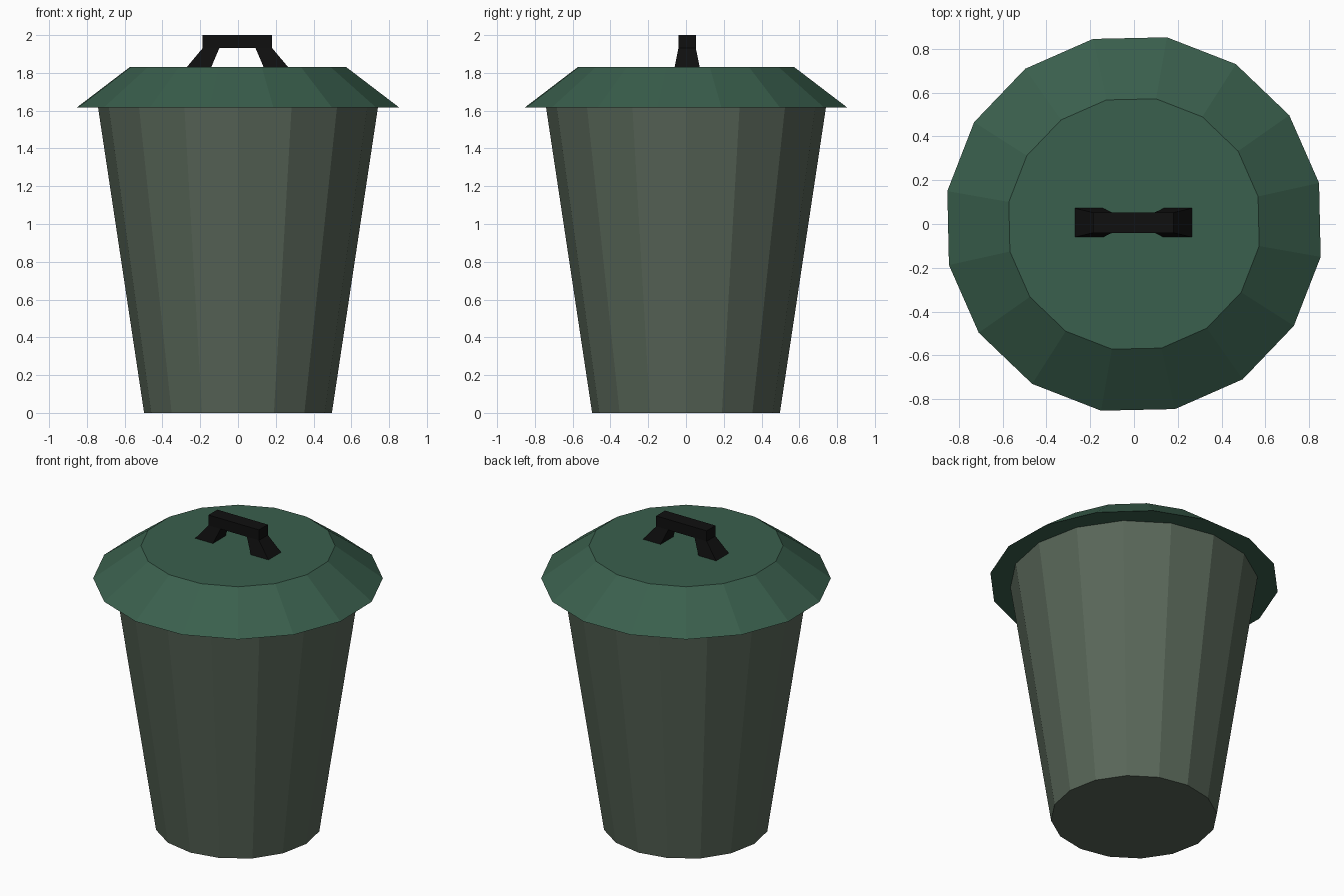
import bpy, bmesh, math

if "Cube" in bpy.data.objects:
    bpy.data.objects.remove(bpy.data.objects["Cube"])


def paint(obj, name, rgb):
    mat = bpy.data.materials.new(name)
    mat.diffuse_color = (*rgb, 1)
    mat.use_nodes = True
    mat.node_tree.nodes["Principled BSDF"].inputs["Base Color"].default_value = mat.diffuse_color
    obj.data.materials.append(mat)


def frustum(name, r_bottom, r_top, z0, z1, turn):
    """16-sided tapered drum, first corner at `turn` degrees."""
    bm = bmesh.new()
    rings = []
    for r, z in ((r_bottom, z0), (r_top, z1)):
        angles = [math.radians(turn + 22.5 * i) for i in range(16)]
        rings.append([bm.verts.new((r * math.cos(a), r * math.sin(a), z)) for a in angles])
    low, high = rings
    for i in range(16):
        j = (i + 1) % 16
        bm.faces.new((low[i], low[j], high[j], high[i]))
    bm.faces.new(low[::-1])
    bm.faces.new(high)
    return finish(bm, name)


def finish(bm, name):
    bmesh.ops.recalc_face_normals(bm, faces=bm.faces)
    mesh = bpy.data.meshes.new(name)
    bm.to_mesh(mesh)
    bm.free()
    obj = bpy.data.objects.new(name, mesh)
    bpy.context.collection.objects.link(obj)
    return obj


# Bin body, widening upwards
body = frustum("bin_body", 0.497, 0.741, 0, 1.618, 0)
paint(body, "grey_green", (0.098, 0.133, 0.098))

# Overhanging sloped lid, slightly turned against the body
lid = frustum("lid", 0.865, 0.58, 1.618, 1.832, 12.5)
paint(lid, "dark_green", (0.042, 0.115, 0.074))

# Handle: (outer x, outer z, inner x, inner z, half width) from foot to corner, then mirrored
half = [(-0.267, 1.832, -0.138, 1.832, 0.066),
        (-0.184, 1.931, -0.096, 1.931, 0.046),
        (-0.184, 2.0, -0.096, 1.931, 0.046)]
path = half + [(-ox, oz, -ix, iz, w) for ox, oz, ix, iz, w in reversed(half)]
bm = bmesh.new()
sections = []
for ox, oz, ix, iz, w in path:
    corners = ((ox, -w, oz), (ox, w, oz), (ix, w, iz), (ix, -w, iz))
    sections.append([bm.verts.new(c) for c in corners])
for a, b in zip(sections, sections[1:]):
    for i in range(4):
        j = (i + 1) % 4
        bm.faces.new((a[i], a[j], b[j], b[i]))
bm.faces.new(sections[0])
bm.faces.new(sections[-1])
bmesh.ops.remove_doubles(bm, verts=bm.verts, dist=0.0005)
handle = finish(bm, "lid_handle")
handle.location = (-0.003, 0.006, 0)
paint(handle, "black", (0.005, 0.005, 0.005))
